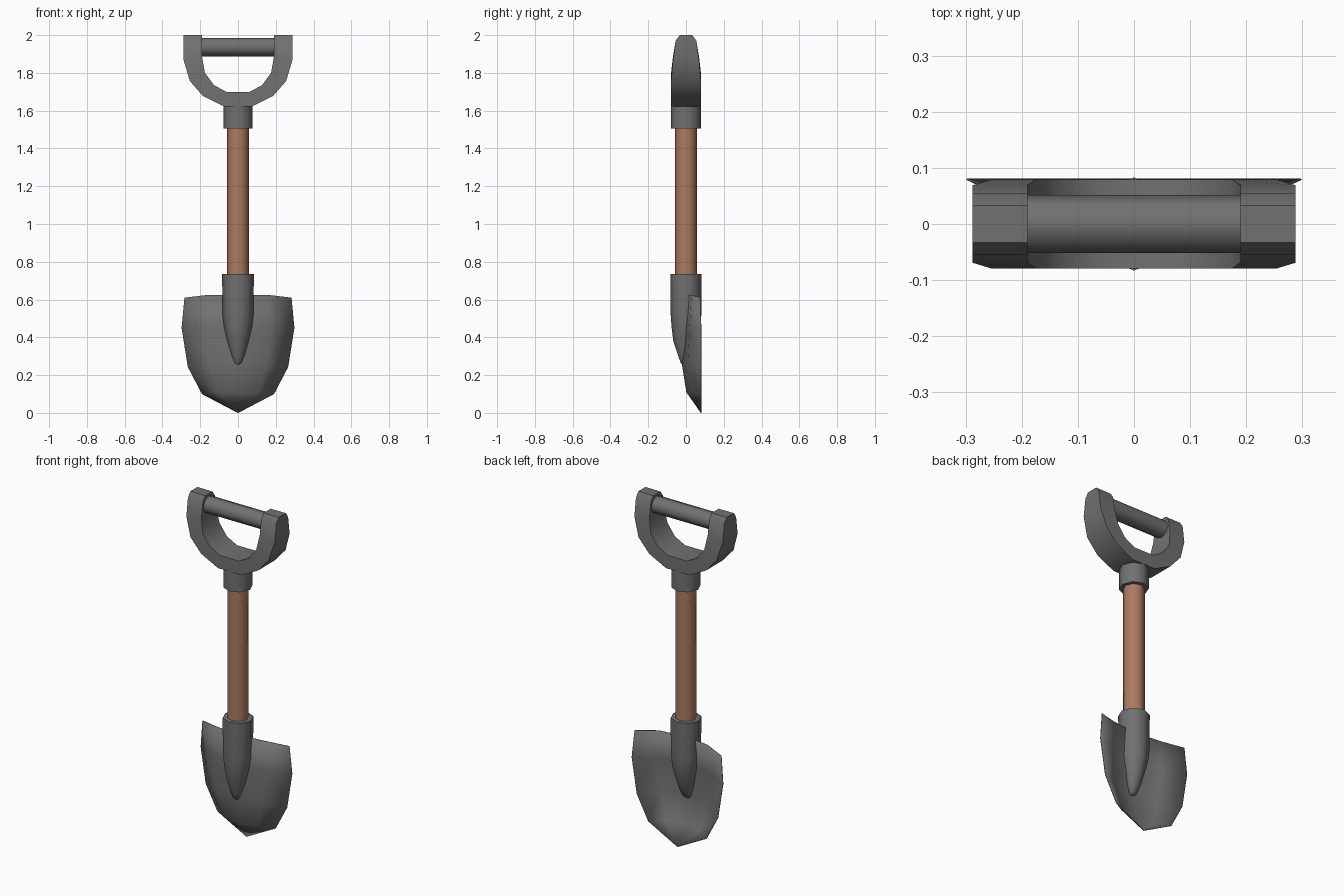
import bpy, bmesh, math
from mathutils import Matrix

if "Cube" in bpy.data.objects:
    bpy.data.objects.remove(bpy.data.objects["Cube"])


def material(name, rgb):
    m = bpy.data.materials.new(name)
    m.diffuse_color = (*rgb, 1)
    m.use_nodes = True
    m.node_tree.nodes["Principled BSDF"].inputs["Base Color"].default_value = m.diffuse_color
    return m


steel = material("grey steel", (0.165, 0.165, 0.165))
wood = material("brown wood", (0.42, 0.20, 0.12))


def finish(name, bm, mat, angle=40):
    bmesh.ops.recalc_face_normals(bm, faces=bm.faces)
    me = bpy.data.meshes.new(name)
    bm.to_mesh(me)
    bm.free()
    ob = bpy.data.objects.new(name, me)
    bpy.context.collection.objects.link(ob)
    me.materials.append(mat)
    bpy.ops.object.select_all(action='DESELECT')
    ob.select_set(True)
    bpy.context.view_layer.objects.active = ob
    bpy.ops.object.shade_smooth_by_angle(angle=math.radians(angle))
    return ob


def loft(name, loops, mat, angle=50, matrix=None):
    """Skin a list of equal-length point loops and cap both ends."""
    bm = bmesh.new()
    rows = [[bm.verts.new(p) for p in loop] for loop in loops]
    n = len(rows[0])
    for a, b in zip(rows, rows[1:]):
        for i in range(n):
            j = (i + 1) % n
            bm.faces.new((a[i], a[j], b[j], b[i]))
    bm.faces.new(rows[0])
    bm.faces.new(rows[-1])
    if matrix:
        bm.transform(matrix)
    return finish(name, bm, mat, angle)


def ring(z, rx, ry, cy=0, n=8):
    return [(rx * math.cos(2 * math.pi * i / n), cy + ry * math.sin(2 * math.pi * i / n), z)
            for i in range(n)]


# Blade: dished sheet, rows of (centre y, centre z, edge x, edge y, edge z)
rows = [(0.008, 0.626, 0.283, 0.075, 0.61),
        (-0.008, 0.46, 0.298, 0.08, 0.45),
        (-0.022, 0.27, 0.265, 0.08, 0.243),
        (0.003, 0.11, 0.19, 0.08, 0.10)]
steps = [-1, -0.57, 0, 0.57, 1]
bm = bmesh.new()
grid = [[bm.verts.new((ex * u, cy + (ey - cy) * u * u, cz + (ez - cz) * u ** 4))
         for u in steps] for cy, cz, ex, ey, ez in rows]
for a, b in zip(grid, grid[1:]):
    for i in range(4):
        bm.faces.new((a[i], a[i + 1], b[i + 1], b[i]))
tip = bm.verts.new((0, 0.08, 0.0))
for i in range(4):
    bm.faces.new((grid[-1][i], grid[-1][i + 1], tip))
blade = finish("blade", bm, steel, 50)
sheet = blade.modifiers.new("thickness", 'SOLIDIFY')
sheet.thickness = 0.003
sheet.offset = 0

# Socket: tapers down into the blade
loft("blade_socket",
     [ring(z, rx, ry, cy) for z, rx, ry, cy in
      [(0.735, 0.084, 0.083, 0), (0.52, 0.082, 0.081, 0), (0.45, 0.073, 0.076, 0),
       (0.38, 0.056, 0.062, -0.005), (0.30, 0.036, 0.035, -0.006), (0.265, 0.022, 0.016, -0.012),
       (0.255, 0.008, 0.006, -0.014)]], steel)

# Wooden shaft and upper collar
loft("shaft", [ring(0.70, 0.057, 0.057), ring(1.53, 0.057, 0.057)], wood)
loft("grip_collar", [ring(1.505, 0.078, 0.08), ring(1.64, 0.078, 0.08)], steel)

# D-shaped yoke: (outer x, outer z, inner x, inner z, half depth), mirrored
half = [(0.288, 2.0, 0.19, 2.0, 0.033),
        (0.288, 1.97, 0.19, 1.97, 0.055),
        (0.288, 1.867, 0.19, 1.885, 0.069),
        (0.255, 1.757, 0.175, 1.80, 0.079),
        (0.185, 1.677, 0.127, 1.735, 0.079),
        (0.075, 1.622, 0.062, 1.70, 0.079)]
path = half + [(-ox, oz, -ix, iz, d) for ox, oz, ix, iz, d in reversed(half)]
loft("grip_yoke",
     [[(ox, -d, oz), (ox, d, oz), (ix, d, iz), (ix, -d, iz)] for ox, oz, ix, iz, d in path],
     steel, 35)

# Cross bar held between the yoke arms
loft("grip_bar", [ring(-0.21, 0.049, 0.052), ring(0.21, 0.049, 0.052)], steel,
     matrix=Matrix.Translation((0, 0, 1.937)) @ Matrix.Rotation(math.pi / 2, 4, 'Y'))
